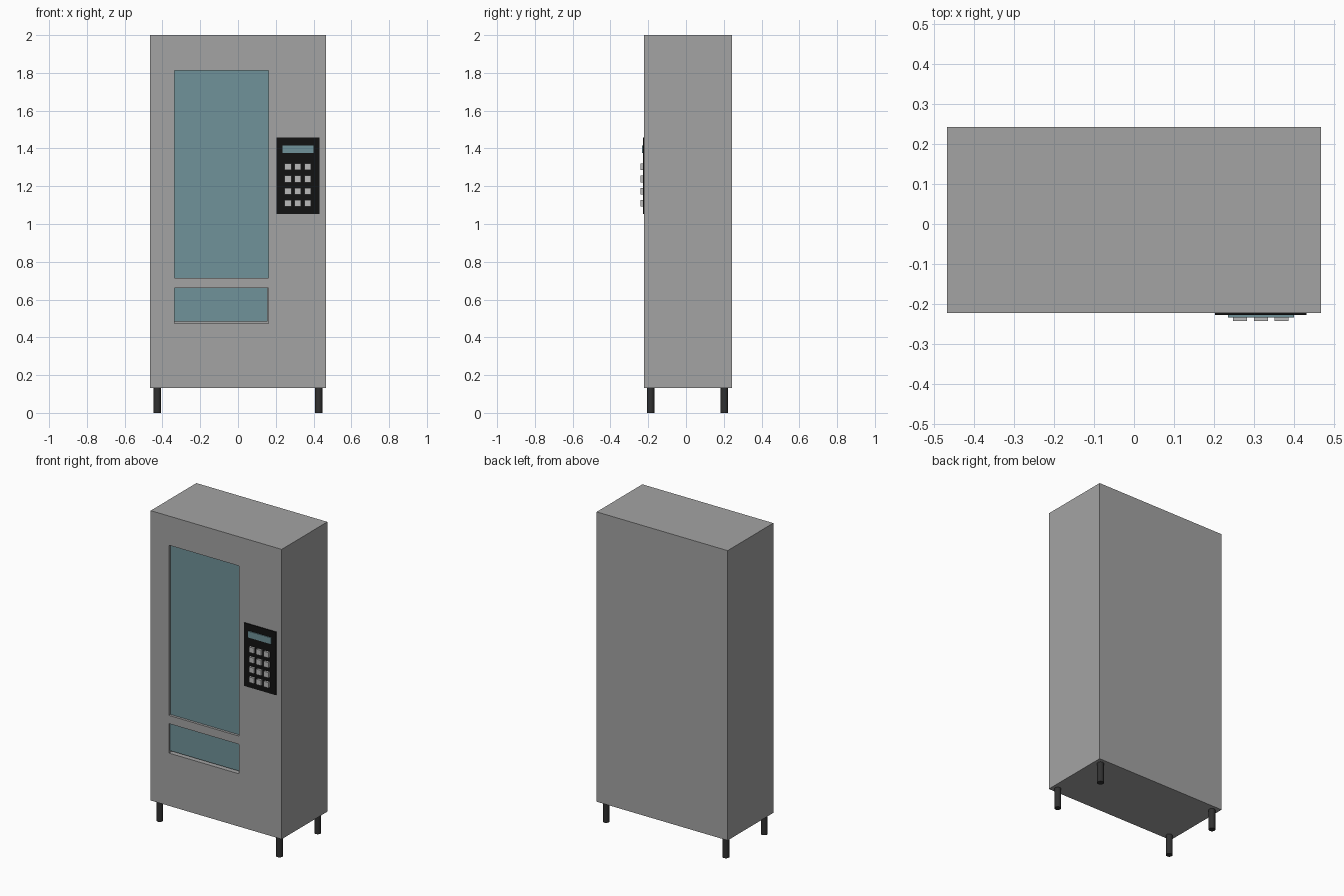
import bpy

if "Cube" in bpy.data.objects:
    bpy.data.objects.remove(bpy.data.objects["Cube"])

def material(name, rgb):
    m = bpy.data.materials.new(name)
    m.diffuse_color = (*rgb, 1)
    m.use_nodes = True
    m.node_tree.nodes["Principled BSDF"].inputs["Base Color"].default_value = m.diffuse_color
    return m

glass = material("teal_glass", (0.16, 0.29, 0.32))
black = material("black_plastic", (0.006, 0.006, 0.006))
dark = material("dark_rubber", (0.03, 0.03, 0.03))
steel = material("cabinet_grey", (0.37, 0.37, 0.37))
light = material("key_grey", (0.5, 0.5, 0.5))

def box(name, x0, x1, y0, y1, z0, z1, mat):
    bpy.ops.mesh.primitive_cube_add(size=1, location=((x0 + x1) / 2, (y0 + y1) / 2, (z0 + z1) / 2))
    ob = bpy.context.object
    ob.name = name
    ob.scale = (x1 - x0, y1 - y0, z1 - z0)
    bpy.ops.object.transform_apply(location=False, rotation=False, scale=True)
    ob.data.materials.append(mat)
    return ob

FRONT = -0.222

# Cabinet with recesses for the window and the pick-up hatch
cabinet = box("cabinet", -0.467, 0.467, FRONT, 0.243, 0.132, 2.0, steel)
for name, z0, z1, depth in (("window_cutter", 0.715, 1.812, 0.03),
                            ("hatch_cutter", 0.472, 0.662, 0.05)):
    cutter = box(name, -0.337, 0.161, FRONT - 0.1, FRONT + depth, z0, z1, steel)
    cutter.hide_render = True
    mod = cabinet.modifiers.new(name, 'BOOLEAN')
    mod.operation = 'DIFFERENCE'
    mod.solver = 'EXACT'
    mod.object = cutter
    bpy.context.view_layer.objects.active = cabinet
    bpy.ops.object.modifier_apply(modifier=mod.name)
    bpy.data.objects.remove(cutter)

# Glass panels set back in the recesses
box("window_glass", -0.337, 0.161, FRONT + 0.016, FRONT + 0.031, 0.715, 1.812, glass)
box("hatch_flap", -0.337, 0.156, FRONT + 0.012, FRONT + 0.02, 0.483, 0.662, glass)

# Keypad plate, display and 3 x 4 keys
box("keypad_plate", 0.203, 0.431, -0.228, FRONT + 0.002, 1.052, 1.459, black)
box("keypad_display", 0.235, 0.4, -0.234, -0.227, 1.375, 1.416, glass)
for row in range(4):
    for col in range(3):
        x, z = 0.265 + 0.052 * col, 1.303 - 0.0645 * row
        box(f"key_{row}_{col}", x - 0.0175, x + 0.0175, -0.242, -0.227, z - 0.0175, z + 0.0175, light)

# Four round legs
for sx, side in ((-1, "left"), (1, "right")):
    for y, end in ((-0.187, "front"), (0.203, "back")):
        bpy.ops.mesh.primitive_cylinder_add(vertices=32, radius=0.02, depth=0.134,
                                            location=(sx * 0.427, y, 0.067))
        leg = bpy.context.object
        leg.name = f"{end}_{side}_leg"
        leg.data.materials.append(dark)
        bpy.ops.object.shade_smooth_by_angle()
